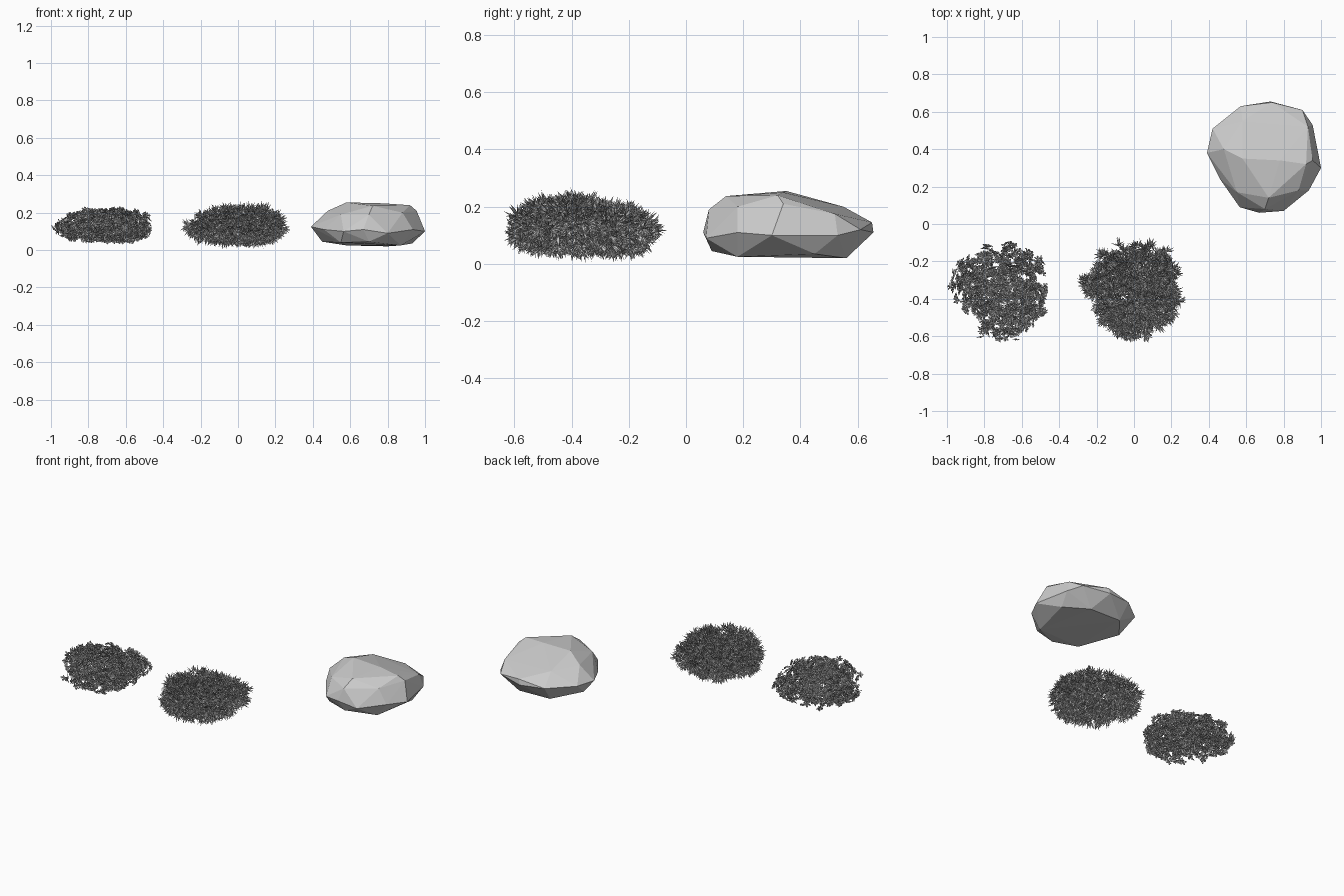
import bpy, bmesh, math, random
from mathutils import Vector, Euler

if "Cube" in bpy.data.objects:
    bpy.data.objects.remove(bpy.data.objects["Cube"])

random.seed(7)

# Rock: hull of a belt, a top and a bottom ring of points
BELT = [(.39, .38, .125), (.42, .51, .13), (.57, .63, .12), (.73, .655, .11), (.90, .61, .12),
        (.955, .53, .10), (1.0, .30, .10), (.935, .18, .11), (.80, .07, .09), (.67, .06, .11),
        (.565, .09, .10), (.46, .24, .11), (.74, .65, .145)]
TOP = [(.48, .40, .21), (.58, .35, .255), (.78, .34, .25), (.92, .32, .24), (.955, .34, .21),
       (.93, .52, .175), (.58, .55, .20), (.72, .14, .237), (.88, .18, .20), (.55, .17, .19),
       (.70, .08, .19)]
BOTTOM = [(.45, .40, .045), (.58, .56, .025), (.80, .56, .02), (.93, .45, .035), (.87, .18, .025),
          (.70, .09, .045), (.55, .15, .04)]
CENTRE = Vector((.695, .357, .137))


def hull_mesh():
    bm = bmesh.new()
    for p in BELT + TOP + BOTTOM:
        bm.verts.new(p)
    res = bmesh.ops.convex_hull(bm, input=bm.verts)
    junk = [g for g in res["geom_interior"] if isinstance(g, bmesh.types.BMVert)]
    bmesh.ops.delete(bm, geom=junk, context='VERTS')
    bmesh.ops.recalc_face_normals(bm, faces=bm.faces)
    return bm


def finish(bm, name):
    mesh = bpy.data.meshes.new(name)
    bm.to_mesh(mesh)
    bm.free()
    ob = bpy.data.objects.new(name, mesh)
    bpy.context.collection.objects.link(ob)
    return ob


rock = hull_mesh()
planes = [(f.normal.copy(), f.calc_center_median() - CENTRE) for f in rock.faces]
finish(rock, "rock")


def depth(p):
    """0 at the centre of the rock form, 1 on its surface."""
    return max(n.dot(p) / n.dot(c) for n, c in planes)


def leaf(bm, rot, origin, yaw, pitch, length, width, wide_at):
    """One folded leaf: base, two sides, raised midrib and tip."""
    turn = Euler((0, -pitch, yaw)).to_matrix()
    pts = [(0, 0, 0), (wide_at * length, width / 2, width * .2), (length, 0, 0),
           (wide_at * length, -width / 2, width * .2), (wide_at * length, 0, -width * .1)]
    v = [bm.verts.new(origin + rot @ (turn @ Vector(p))) for p in pts]
    for a, b in ((0, 1), (1, 2), (2, 3), (3, 0)):
        bm.faces.new((v[a], v[b], v[4]))


def spiky_tuft(bm, rot, p):
    for i in range(11):
        leaf(bm, rot, p, i * 2.4, random.uniform(.1, 1.35), random.uniform(.035, .055), .0095, .45)


def rosette(bm, rot, p):
    for i in range(5):
        leaf(bm, rot, p, i * math.tau / 5, .25, random.uniform(.02, .026), .014, .68)
    for i in range(3):
        leaf(bm, rot, p, i * math.tau / 3, .9, .014, .009, .6)


def clump(name, offset, scale, count, plant, gaps):
    """Scatter plants through the outer layer of a rock-shaped cloud."""
    bm = bmesh.new()
    made = 0
    while made < count:
        p = Vector((random.uniform(-.31, .31), random.uniform(-.3, .3), random.uniform(-.12, .12)))
        if not .35 < depth(p) < 1:
            continue
        q = CENTRE + offset + Vector(a * b for a, b in zip(p, scale))
        if any(math.hypot(q.x - x, q.y - y) < r for x, y, r in gaps):
            continue
        out = Vector((p.x, p.y, p.z * 4)).to_track_quat('Z', 'Y').to_matrix()
        wobble = Euler([random.uniform(-.9, .9) for _ in range(2)] + [random.uniform(0, 6.28)])
        plant(bm, out @ wobble.to_matrix(), q)
        made += 1
    return finish(bm, name)


# Spiky grass clump and small-leaved clump
clump("spiky_clump", Vector((-.705, -.71, 0)), (.87, .87, .74), 750, spiky_tuft,
      [(-.03, -.09, .04), (.28, -.22, .03)])
clump("leafy_clump", Vector((-1.41, -.715, -.003)), (.9, .9, .74), 950, rosette,
      [(-.73, -.12, .035), (-.59, -.28, .02), (-.50, -.30, .035), (-.42, -.28, .05),
       (-.44, -.50, .05), (-.88, -.52, .05), (-.60, -.09, .05)])
